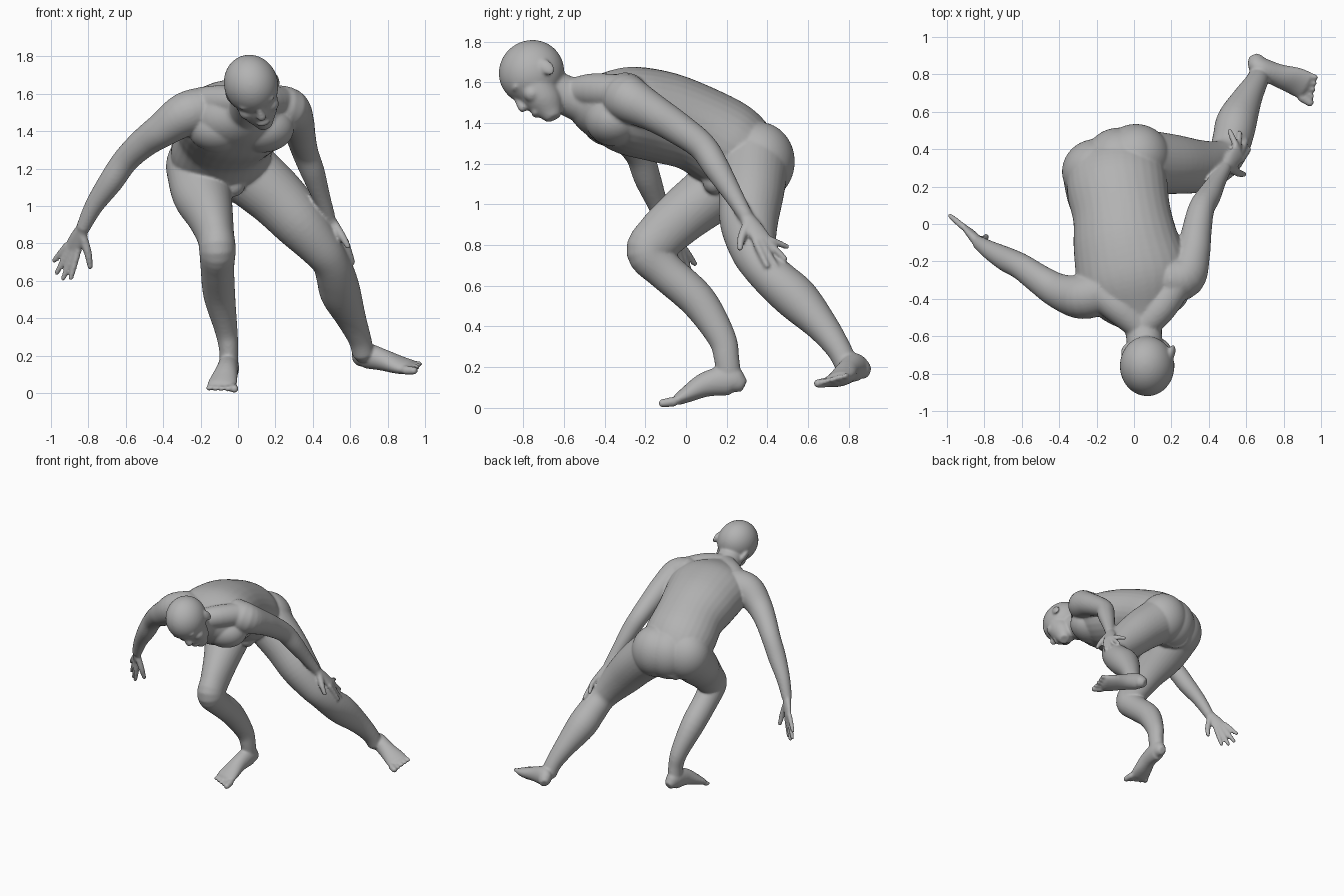
import bpy
import bmesh
from math import cos, sin, tau
from mathutils import Vector, Matrix

default_cube = bpy.data.objects.get("Cube")
if default_cube:
    bpy.data.objects.remove(default_cube, do_unlink=True)

bm = bmesh.new()
SIDES = 32
STEPS = 5


def spline(keys):
    """Smooth curve through key vectors of any size."""
    path = []
    last = len(keys) - 1
    for i in range(last):
        before, start = keys[max(i - 1, 0)], keys[i]
        end, after = keys[i + 1], keys[min(i + 2, last)]
        for step in range(STEPS):
            t = step / STEPS
            slope_in, slope_out = (end - before) / 2, (after - start) / 2
            bend = (end - start) * 3 - slope_in * 2 - slope_out
            twist = (start - end) * 2 + slope_in + slope_out
            path.append(start + slope_in * t + bend * t * t + twist * t * t * t)
    path.append(keys[-1])
    return path


def loft(sections, side):
    """Closed tube through (x, y, z, half width, half depth) sections."""
    keys = [Vector(s if len(s) == 5 else (*s, s[-1])) for s in sections]
    path = spline(keys)
    centres = [Vector(p[:3]) for p in path]
    radii = [Vector(p[3:]) for p in path]
    # Rounded ends
    head_dir = (centres[0] - centres[1]).normalized()
    tail_dir = (centres[-1] - centres[-2]).normalized()
    centres.insert(0, centres[0] + head_dir * min(radii[0]) * 0.6)
    centres.append(centres[-1] + tail_dir * min(radii[-1]) * 0.6)
    radii = [radii[0] * 0.65] + radii + [radii[-1] * 0.65]
    rings = []
    for i, (centre, size) in enumerate(zip(centres, radii)):
        tangent = centres[min(i + 1, len(centres) - 1)] - centres[max(i - 1, 0)]
        tangent.normalize()
        across = Vector(side)
        across = (across - tangent * across.dot(tangent)).normalized()
        depth = tangent.cross(across)
        rings.append([bm.verts.new(centre + across * size[0] * cos(tau * k / SIDES)
                                   + depth * size[1] * sin(tau * k / SIDES))
                      for k in range(SIDES)])
    for low, high in zip(rings, rings[1:]):
        for k in range(SIDES):
            n = (k + 1) % SIDES
            bm.faces.new((low[k], low[n], high[n], high[k]))
    bm.faces.new(rings[0][::-1])
    bm.faces.new(rings[-1])


def blob(centre, radii, axes=Matrix.Identity(3)):
    """Ellipsoid along the given axes."""
    placed = (Matrix.Translation(centre) @ axes.to_4x4()
              @ Matrix.Diagonal((*radii, 1)))
    bmesh.ops.create_icosphere(bm, subdivisions=4, radius=1, matrix=placed)


def hand(wrist, knuckles, side, thumb, tips):
    """Flat palm with a thumb and four straight fingers."""
    wrist, knuckles = Vector(wrist), Vector(knuckles)
    side = Vector(side).normalized()
    middle = wrist.lerp(knuckles, 0.55)
    loft([(*wrist, .036, .03), (*middle, .048, .025), (*knuckles, .05, .019)], side)
    for i, tip in enumerate(tips):
        base = knuckles + side * (i - 1.5) * 0.027
        joint = base.lerp(Vector(tip), 0.5)
        loft([(*base, .018), (*joint, .017), (*tip, .014)], side)
    base = wrist.lerp(knuckles, 0.3) - side * 0.02
    joint = base.lerp(Vector(thumb), 0.55) - side * 0.01
    loft([(*base, .025), (*joint, .021), (*thumb, .015)], (1, 1, 0))


def toes(ball, side, forward):
    """Five toes, from the big one to the little one."""
    ball, side, forward = Vector(ball), Vector(side).normalized(), Vector(forward)
    for i in range(5):
        base = ball + side * (i - 2) * 0.032
        tip = base + (forward + side * (i - 2) * 0.08) * (0.062 - 0.008 * i)
        size = 0.025 if i == 0 else 0.017
        loft([(*base, size), (*tip, size * 0.85)], side)


# Torso from neck base to seat
loft([(.05, -.53, 1.515, .12, .105), (.03, -.44, 1.49, .23, .16),
      (0, -.3, 1.465, .3, .215), (-.04, -.12, 1.43, .285, .225),
      (-.065, .05, 1.375, .262, .215), (-.09, .2, 1.29, .27, .22),
      (-.09, .3, 1.21, .25, .19), (-.08, .36, 1.13, .18, .14)], (1, .15, 0))
# Chest muscles
for x, y in ((-.1, -.37), (.13, -.35)):
    blob((x, y, 1.415), (.17, .145, .13))
# Seat, turned with the hips
for x, y in ((-.2, .28), (-.08, .34), (.01, .36)):
    blob((x, y, 1.21), (.185, .175, .195))
blob((-.02, .14, 1.12), (.06, .06, .07))
# Slopes from neck to shoulders
for x, y in ((-.2, -.36), (.24, -.3)):
    loft([(.04, -.56, 1.55, .07), (x / 2 + .02, -.45, 1.56, .085), (x, y, 1.55, .085)],
         (0, 1, 0))

# Right arm, reaching out
loft([(-.16, -.36, 1.52, .12), (-.28, -.39, 1.49, .118), (-.4, -.36, 1.41, .095),
      (-.5, -.3, 1.34, .08), (-.6, -.23, 1.245, .07), (-.68, -.19, 1.13, .066),
      (-.77, -.14, 1, .05), (-.83, -.1, .88, .037)], (0, 1, 0))
hand((-.83, -.1, .88), (-.885, -.035, .775), (-.7, .5, .35), (-.79, -.065, .67),
     [(-.895, -.03, .61), (-.935, .005, .61), (-.97, .03, .64), (-.985, .045, .705)])

# Left arm, trailing back
loft([(.18, -.3, 1.53, .12), (.27, -.28, 1.515, .115), (.315, -.16, 1.45, .092),
      (.335, -.04, 1.375, .08), (.36, .08, 1.285, .07), (.4, .15, 1.18, .064),
      (.445, .23, 1.05, .048), (.485, .295, .94, .036)], (1, 0, 0))
hand((.485, .295, .94), (.56, .38, .82), (-.3, .8, .1), (.59, .265, .78),
     [(.615, .4, .695), (.6, .445, .69), (.565, .49, .73), (.51, .5, .79)])

# Right leg, bent under the body
loft([(-.21, .26, 1.18, .17), (-.19, .13, 1.06, .16, .15), (-.15, -.01, .95, .125, .135),
      (-.12, -.13, .84, .1, .122), (-.11, -.185, .765, .098, .108),
      (-.11, -.1, .67, .09, .095), (-.1, .06, .525, .085, .09),
      (-.065, .175, .345, .062, .07), (-.05, .2, .24, .052, .062),
      (-.05, .21, .16, .05, .06)], (1, 0, 0))
loft([(-.045, .265, .118, .042, .047), (-.05, .215, .135, .056, .074),
      (-.06, .1, .115, .06, .062), (-.077, .01, .068, .074, .042),
      (-.088, -.04, .04, .08, .028)], (1, 0, 0))
toes((-.088, -.045, .03), (-1, .2, 0), (-.05, -1, -.15))

# Left leg, stretched out behind
loft([(.05, .33, 1.18, .175), (.2, .32, 1.05, .16), (.33, .31, .91, .143),
      (.44, .33, .78, .115), (.495, .37, .7, .1), (.525, .45, .62, .106),
      (.55, .55, .53, .108), (.605, .67, .4, .08), (.65, .75, .29, .062),
      (.67, .79, .21, .058)], (1, -.5, 0))
loft([(.65, .875, .185, .044, .05), (.68, .835, .2, .056, .07),
      (.77, .795, .178, .062, .058), (.86, .765, .15, .077, .044),
      (.915, .74, .138, .08, .034)], (.4, .85, .25))
toes((.92, .735, .138), (.4, .85, .25), (.9, -.4, 0))

# Neck
loft([(.04, -.43, 1.49, .13), (.05, -.56, 1.525, .1), (.06, -.67, 1.575, .094)],
     (1, 0, 0))

# Head, bowed and turned
forward = Vector((.2, -.74, -.64)).normalized()
left = Vector((.94, 0, .33))
left = (left - forward * left.dot(forward)).normalized()
head_axes = Matrix((left, forward, forward.cross(left))).transposed()
head_centre = Vector((.07, -.76, 1.65))


def on_head(across, ahead, up):
    return head_centre + head_axes @ Vector((across, ahead, up))


def head_loft(sections):
    loft([(*on_head(0, f, u), a, b) for f, u, a, b in sections], left)


def head_blob(across, ahead, up, radii):
    blob(on_head(across, ahead, up), radii, head_axes)


head_blob(0, 0, 0, (.144, .163, .158))
# Face, jaw, nose and mouth
head_loft([(.03, -.02, .125, .115), (.045, -.1, .112, .1),
           (.055, -.17, .09, .085), (.07, -.222, .055, .058)])
head_loft([(.136, -.035, .016, .016), (.147, -.075, .018, .022), (.156, -.112, .026, .024)])
head_blob(0, .128, -.172, (.04, .02, .02))
# Brows, cheeks and ears
for s in (-1, 1):
    head_blob(s * .05, .122, -.025, (.05, .027, .018))
    head_blob(s * .065, .085, -.1, (.045, .045, .045))
    head_blob(s * .133, -.045, -.065, (.016, .032, .048))

# One continuous skin
bmesh.ops.recalc_face_normals(bm, faces=bm.faces)
for face in bm.faces:
    face.smooth = True
mesh = bpy.data.meshes.new("human_body")
bm.to_mesh(mesh)
bm.free()
body = bpy.data.objects.new("human_body", mesh)
bpy.context.collection.objects.link(body)

remesh = body.modifiers.new("fuse_parts", 'REMESH')
remesh.mode = 'VOXEL'
remesh.voxel_size = 0.008
remesh.use_smooth_shade = True
soften = body.modifiers.new("soften_joins", 'SMOOTH')
soften.factor = 0.5
soften.iterations = 9

grey = bpy.data.materials.new("plain_grey")
grey.use_nodes = True
colour = (0.45, 0.45, 0.45, 1)
grey.diffuse_color = colour
shader = next(n for n in grey.node_tree.nodes if n.type == 'BSDF_PRINCIPLED')
shader.inputs["Base Color"].default_value = colour
shader.inputs["Roughness"].default_value = 0.6
mesh.materials.append(grey)
